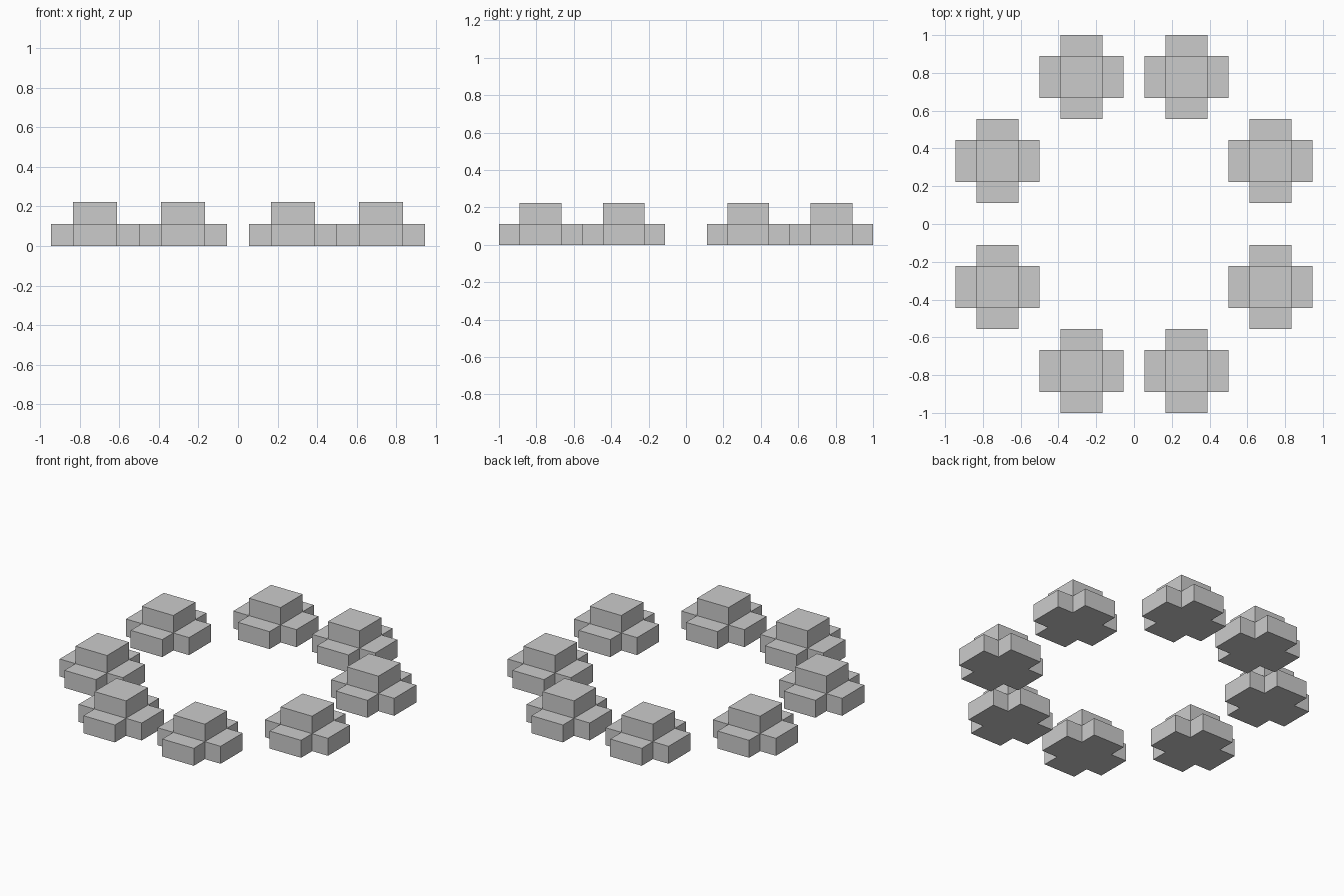
import bpy, bmesh
from mathutils import Vector

if "Cube" in bpy.data.objects:
    bpy.data.objects.remove(bpy.data.objects["Cube"])

U = 1 / 9  # grid unit of the layout


def stepped_cross_mesh():
    bm = bmesh.new()
    # flat plus-shaped footprint: centre square and four arms
    rects = [(-1, -1, 1, 1), (1, -1, 2, 1), (-2, -1, -1, 1), (-1, 1, 1, 2), (-1, -2, 1, -1)]
    for x0, y0, x1, y1 in rects:
        bm.faces.new([bm.verts.new((x * U, y * U, 0))
                      for x, y in ((x0, y0), (x1, y0), (x1, y1), (x0, y1))])
    bmesh.ops.remove_doubles(bm, verts=bm.verts[:], dist=1e-4)

    # raise the whole plus one unit, keeping the underside
    ret = bmesh.ops.extrude_face_region(bm, geom=bm.faces[:], use_keep_orig=True)
    top = [g for g in ret["geom"] if isinstance(g, bmesh.types.BMVert)]
    bmesh.ops.translate(bm, verts=top, vec=(0, 0, U))

    # raise the central block one more unit
    centre = [f for f in bm.faces
              if (f.calc_center_median() - Vector((0, 0, U))).length < 1e-4]
    ret = bmesh.ops.extrude_face_region(bm, geom=centre)
    top = [g for g in ret["geom"] if isinstance(g, bmesh.types.BMVert)]
    bmesh.ops.translate(bm, verts=top, vec=(0, 0, U))

    bmesh.ops.recalc_face_normals(bm, faces=bm.faces[:])
    mesh = bpy.data.meshes.new("stepped_cross")
    bm.to_mesh(mesh)
    bm.free()
    return mesh


# ring of eight identical stepped blocks, mirrored into each quadrant
mesh = stepped_cross_mesh()
for sx in (-1, 1):
    for sy in (-1, 1):
        for name, x, y in (("end_block", 2.5, 7), ("side_block", 6.5, 3)):
            ob = bpy.data.objects.new(name, mesh)
            ob.location = (sx * x * U, sy * y * U, 0)
            bpy.context.collection.objects.link(ob)
